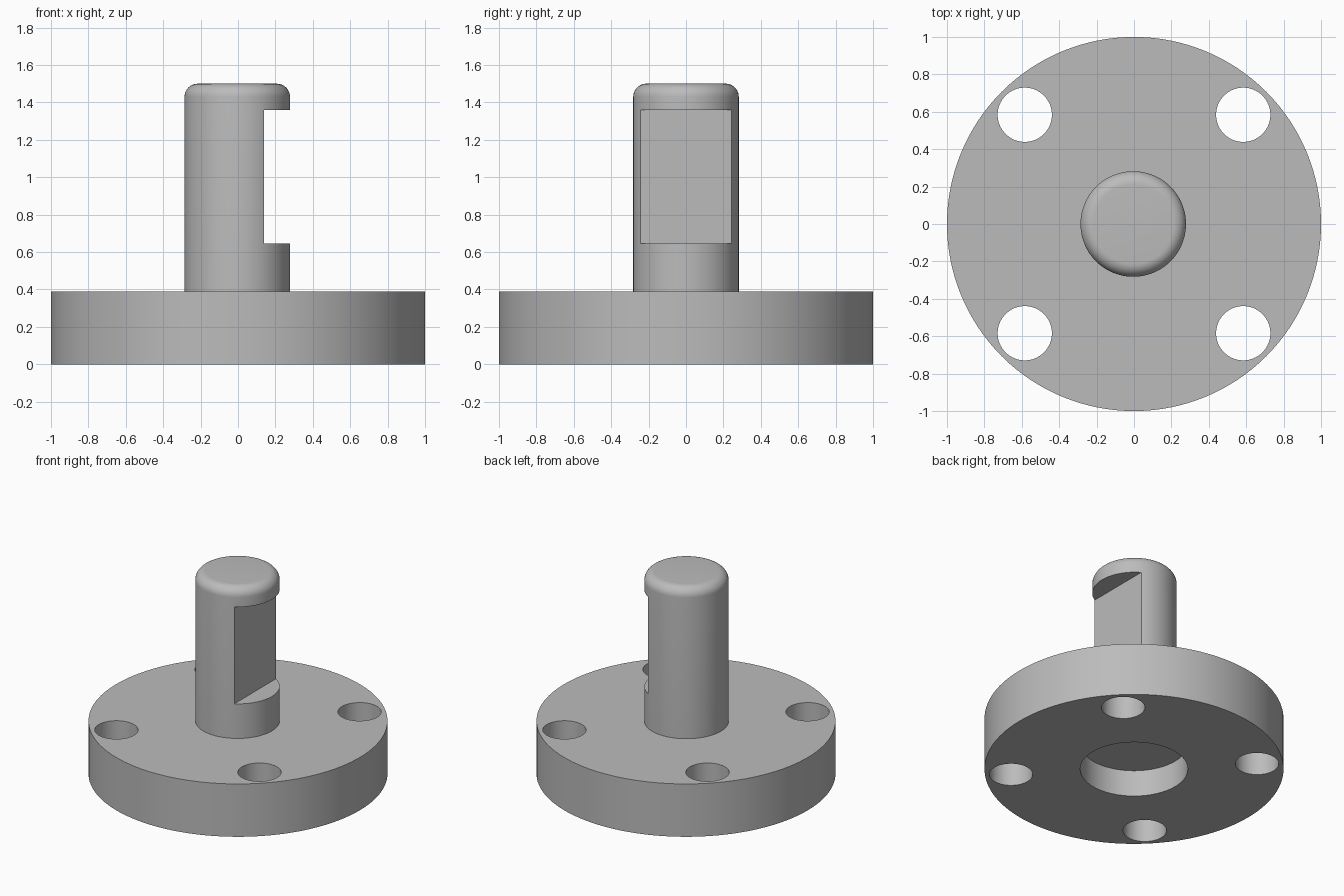
import bpy, bmesh, math
from mathutils import Vector

cube = bpy.data.objects.get("Cube")
if cube:
    bpy.data.objects.remove(cube)

SHAFT_R, SHAFT_X, TOP, FILLET = 0.282, -0.004, 1.5, 0.07

grey = bpy.data.materials.new("plain grey")
grey.use_nodes = True
grey.diffuse_color = (0.5, 0.5, 0.5, 1)
grey.node_tree.nodes["Principled BSDF"].inputs["Base Color"].default_value = (0.5, 0.5, 0.5, 1)


def lathe(name, profile, x=0, y=0, steps=128):
    """Spin a closed (radius, z) profile about the z axis."""
    bm = bmesh.new()
    verts = [bm.verts.new((r, 0, z)) for r, z in profile]
    edges = [bm.edges.new(pair) for pair in zip(verts, verts[1:])]
    bmesh.ops.spin(bm, geom=verts + edges, cent=(0, 0, 0), axis=(0, 0, 1),
                   angle=math.tau, steps=steps, use_merge=True)
    bmesh.ops.remove_doubles(bm, verts=bm.verts, dist=1e-5)
    # Merge each end fan into a single flat cap
    hubs = [v for v in bm.verts if v.co.xy.length < 1e-4]
    bmesh.ops.dissolve_verts(bm, verts=hubs)
    bmesh.ops.recalc_face_normals(bm, faces=bm.faces)
    mesh = bpy.data.meshes.new(name)
    bm.to_mesh(mesh)
    bm.free()
    obj = bpy.data.objects.new(name, mesh)
    obj.location = (x, y, 0)
    mesh.materials.append(grey)
    bpy.context.collection.objects.link(obj)
    return obj


def select(obj):
    bpy.ops.object.select_all(action='DESELECT')
    obj.select_set(True)
    bpy.context.view_layer.objects.active = obj


def cut(obj, cutter):
    """Subtract the cutter and discard it."""
    cutter.hide_render = True
    mod = obj.modifiers.new("cut", 'BOOLEAN')
    mod.operation, mod.solver, mod.object = 'DIFFERENCE', 'EXACT', cutter
    select(obj)
    bpy.ops.object.modifier_apply(modifier=mod.name)
    bpy.data.objects.remove(cutter)


# Round flange with a blind recess underneath
flange = lathe("flange", [(0, 0.195), (0.36, 0.195), (0.36, 0), (1, 0), (1, 0.39), (0, 0.39)])

# Four bolt holes through the flange
for sx in (-1, 1):
    for sy in (-1, 1):
        cut(flange, lathe("bolt_hole_cutter", [(0, -0.1), (0.145, -0.1), (0.145, 0.5), (0, 0.5)],
                          sx * 0.584, sy * 0.584, 64))

# Shaft with a rounded top edge
arc = [(SHAFT_R - FILLET + FILLET * math.cos(a), TOP - FILLET + FILLET * math.sin(a))
       for a in (math.pi / 2 * i / 10 for i in range(11))]
shaft = lathe("shaft", [(0, 0.3), (SHAFT_R, 0.3)] + arc + [(0, TOP)], SHAFT_X)

# Flat notch in the left side of the shaft
bpy.ops.mesh.primitive_cube_add(size=1, location=(0.39, 0, 1.0025))
notch = bpy.context.object
notch.name = "notch_cutter"
notch.scale = (0.5, 1, 0.715)
notch.data.materials.append(grey)
bpy.context.view_layer.update()
cut(shaft, notch)

for obj in (flange, shaft):
    select(obj)
    bpy.ops.object.shade_smooth_by_angle(angle=math.radians(30))
